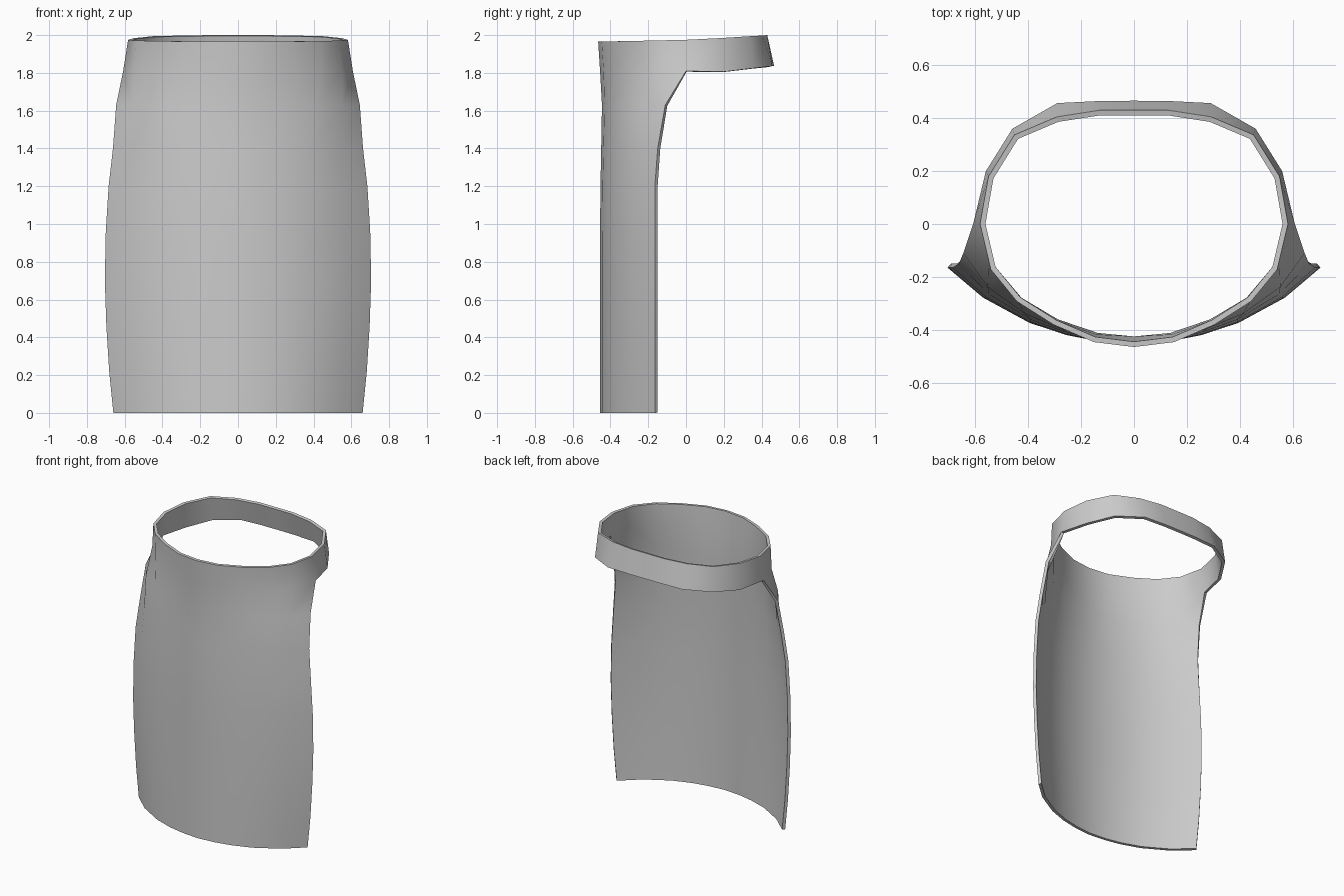
import bpy, bmesh, math

if "Cube" in bpy.data.objects:
    bpy.data.objects.remove(bpy.data.objects["Cube"])

# Panel rows: z, side-edge x, side-edge y, centre-front y, blend from hem outline to waist outline
ROWS = [
    (0.00, 0.66, -0.165, -0.455, 0.0),
    (0.22, 0.682, -0.165, -0.455, 0.0),
    (0.46, 0.697, -0.165, -0.455, 0.0),
    (0.70, 0.705, -0.165, -0.455, 0.0),
    (0.96, 0.70, -0.165, -0.455, 0.0),
    (1.20, 0.685, -0.165, -0.453, 0.05),
    (1.40, 0.662, -0.15, -0.449, 0.15),
    (1.63, 0.645, -0.11, -0.445, 0.4),
    (1.81, 0.608, 0.0, -0.455, 0.8),
    (1.975, 0.582, 0.0, -0.465, 1.0),
]
# Half outlines, as fractions of side x and of the depth from front to side
HEM = [(0, 0), (0.19, 0.04), (0.36, 0.12), (0.56, 0.28), (0.81, 0.61), (1, 1)]
WAIST = [(0, 0), (0.26, 0.04), (0.52, 0.18), (0.76, 0.37), (0.93, 0.63), (1, 1)]

# Waistband behind the panel, from side to centre back: lower and upper points
BAND_LOW = [(0.56, 0.20, 1.806), (0.46, 0.36, 1.825), (0.29, 0.457, 1.836),
            (0.13, 0.465, 1.838), (0, 0.466, 1.838)]
BAND_TOP = [(0.55, 0.18, 1.984), (0.452, 0.337, 1.994), (0.292, 0.405, 1.998),
            (0.13, 0.43, 2.0), (0, 0.43, 2.0)]


def panel_row(bm, z, ex, ey, fy, t):
    row = []
    for (hx, hy), (wx, wy) in zip(HEM, WAIST):
        u, v = hx + (wx - hx) * t, hy + (wy - hy) * t
        drop = 0.01 * (1 - v) if z > 1.9 else 0
        row.append(bm.verts.new((ex * u, fy + (ey - fy) * v, z - drop)))
    return row


def skin(bm, low, high):
    for i in range(len(low) - 1):
        bm.faces.new((low[i], low[i + 1], high[i + 1], high[i]))


# Right half of the apron: front panel, then the band round the back
bm = bmesh.new()
grid = [panel_row(bm, *r) for r in ROWS]
for low, high in zip(grid, grid[1:]):
    skin(bm, low, high)
skin(bm, [grid[-2][-1]] + [bm.verts.new(p) for p in BAND_LOW],
     [grid[-1][-1]] + [bm.verts.new(p) for p in BAND_TOP])
mesh = bpy.data.meshes.new("waist_apron")
bm.to_mesh(mesh)
bm.free()
apron = bpy.data.objects.new("waist_apron", mesh)
bpy.context.collection.objects.link(apron)

# Mirror the half and give the cloth thickness inwards
mirror = apron.modifiers.new("mirror", 'MIRROR')
mirror.use_clip = True
mirror.merge_threshold = 0.001
cloth = apron.modifiers.new("cloth_thickness", 'SOLIDIFY')
cloth.thickness = 0.02
cloth.offset = -1
cloth.use_even_offset = True

bpy.context.view_layer.objects.active = apron
apron.select_set(True)
bpy.ops.object.convert(target='MESH')
bpy.ops.object.shade_smooth_by_angle(angle=math.radians(40))
